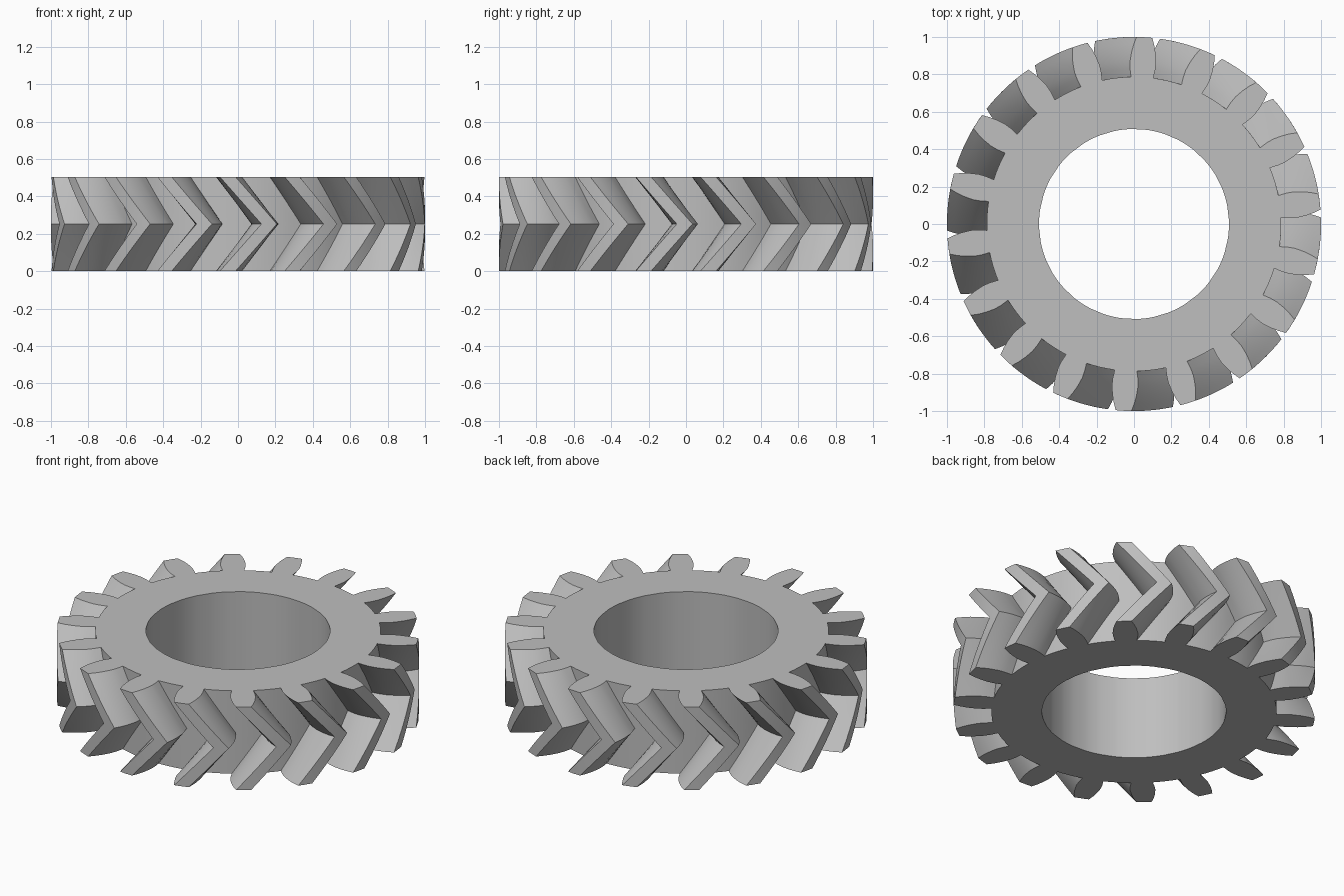
import bpy
import bmesh
from math import sin, cos, radians

cube = bpy.data.objects.get("Cube")
if cube:
    bpy.data.objects.remove(cube, do_unlink=True)

TEETH = 18
HEIGHT = 0.505
BORE = 0.508
TWIST = 12.8      # degrees from either face to the middle
PHASE = 6.8       # degrees of the first tooth on the end faces
SLICES = 16       # even, so one slice lies on the chevron ridge
PITCH = 360 / TEETH

# Tooth flank: radius and half angle in degrees, from root to tip
FLANK = [(0.787, 4.35), (0.83, 4.65), (0.87, 4.6), (0.92, 4.0), (0.96, 3.3), (1.0, 2.4)]
ROOT_STEPS = 4


def polar(r, deg, z):
    a = radians(deg)
    return (r * cos(a), r * sin(a), z)


# Outline of one tooth followed by its root gap
tooth = [(r, -a) for r, a in FLANK] + [(1.0, 0.0)] + [(r, a) for r, a in reversed(FLANK)]
root_r, root_a = FLANK[0]
gap = [(root_r, root_a + (PITCH - 2 * root_a) * i / ROOT_STEPS) for i in range(1, ROOT_STEPS)]
unit = tooth + gap
n_tooth, n_unit = len(tooth), len(unit)
outline = [(r, a + PHASE + PITCH * k) for k in range(TEETH) for r, a in unit]
count = len(outline)

bm = bmesh.new()

# Toothed rim, twisted forward to the middle and back again
rings = []
for s in range(SLICES + 1):
    t = s / SLICES
    turn = TWIST * (1 - abs(2 * t - 1))
    rings.append([bm.verts.new(polar(r, a + turn, HEIGHT * t)) for r, a in outline])
for low, high in zip(rings, rings[1:]):
    for i in range(count):
        j = (i + 1) % count
        bm.faces.new((low[i], low[j], high[j], high[i]))

# End faces: one face per tooth and a flat ring down to the bore
ring_ids = [k * n_unit + i for k in range(TEETH)
            for i in [0] + list(range(n_tooth - 1, n_unit))]
bores = []
for ring, z in ((rings[0], 0.0), (rings[-1], HEIGHT)):
    bore = [bm.verts.new(polar(BORE, outline[i][1], z)) for i in ring_ids]
    bores.append(bore)
    for k in range(TEETH):
        bm.faces.new(ring[k * n_unit:k * n_unit + n_tooth])
    for p in range(len(ring_ids)):
        q = (p + 1) % len(ring_ids)
        bm.faces.new((ring[ring_ids[p]], ring[ring_ids[q]], bore[q], bore[p]))

# Bore wall
low, high = bores
for p in range(len(low)):
    q = (p + 1) % len(low)
    bm.faces.new((low[p], high[p], high[q], low[q]))

bmesh.ops.recalc_face_normals(bm, faces=bm.faces[:])
mesh = bpy.data.meshes.new("herringbone_gear")
bm.to_mesh(mesh)
bm.free()

# Plain grey metal
grey = bpy.data.materials.new("plain_grey")
grey.use_nodes = True
colour = (0.52, 0.52, 0.52, 1.0)
grey.diffuse_color = colour
grey.node_tree.nodes["Principled BSDF"].inputs["Base Color"].default_value = colour
mesh.materials.append(grey)

gear = bpy.data.objects.new("herringbone_gear", mesh)
bpy.context.collection.objects.link(gear)
bpy.ops.object.select_all(action="DESELECT")
gear.select_set(True)
bpy.context.view_layer.objects.active = gear
bpy.ops.object.shade_smooth_by_angle(angle=radians(30))
